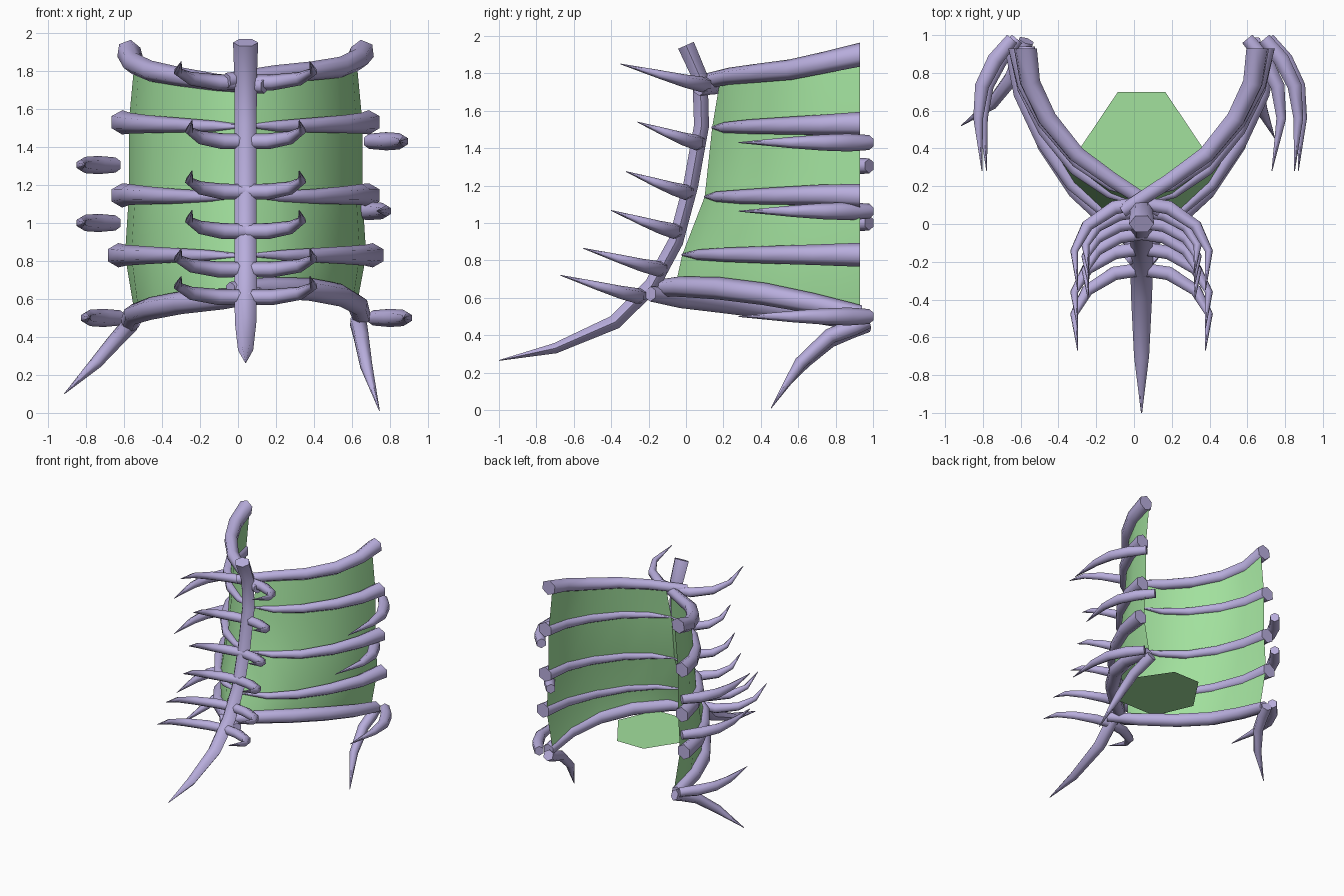
import bpy
import bmesh
import math
from mathutils import Vector

cube = bpy.data.objects.get("Cube")
if cube:
    bpy.data.objects.remove(cube, do_unlink=True)

MID = 0.04  # x of the spine, the mirror line


def make_material(name, rgb):
    mat = bpy.data.materials.new(name)
    mat.use_nodes = True
    mat.diffuse_color = (*rgb, 1)
    mat.node_tree.nodes["Principled BSDF"].inputs["Base Color"].default_value = (*rgb, 1)
    return mat


BONE = make_material("lilac bone", (0.48, 0.42, 0.72))
SKIN = make_material("green membrane", (0.36, 0.75, 0.34))


def finish(name, bm, mat, angle):
    bmesh.ops.recalc_face_normals(bm, faces=bm.faces)
    mesh = bpy.data.meshes.new(name)
    bm.to_mesh(mesh)
    bm.free()
    mesh.materials.append(mat)
    obj = bpy.data.objects.new(name, mesh)
    bpy.context.collection.objects.link(obj)
    bpy.ops.object.select_all(action='DESELECT')
    obj.select_set(True)
    bpy.context.view_layer.objects.active = obj
    bpy.ops.object.shade_smooth_by_angle(angle=math.radians(angle))
    return obj


def tube(name, path, radii, up=(0, 0, 1), depth=1.0, flat_end=False):
    """Six-sided tube along a path; flat_end cuts the last ring square to y."""
    pts = [Vector(p) for p in path]
    bm = bmesh.new()
    rings = []
    side = Vector(up)
    for i, p in enumerate(pts):
        ahead = (pts[min(i + 1, len(pts) - 1)] - p).normalized()
        behind = (p - pts[max(i - 1, 0)]).normalized()
        tangent = (ahead + behind).normalized()
        if flat_end and i == len(pts) - 1:
            tangent = Vector((0, 1, 0))
        side = (side - tangent * side.dot(tangent)).normalized()
        other = tangent.cross(side) * depth
        ring = []
        for k in range(6):
            a = math.tau * k / 6
            ring.append(bm.verts.new(p + (side * math.cos(a) + other * math.sin(a)) * radii[i]))
        rings.append(ring)
    for low, high in zip(rings, rings[1:]):
        for k in range(6):
            bm.faces.new((low[k], low[k - 1], high[k - 1], high[k]))
    bm.faces.new(rings[0])
    bm.faces.new(rings[-1])
    return finish(name, bm, BONE, 62)


def sided(path, sign):
    return [(MID + sign * u, y, z) for u, y, z in path]


# Spine with its long forward tail, slightly flattened front to back
spine = [(0.0, 1.95), (0.075, 1.78), (0.083, 1.52), (0.025, 1.2), (-0.055, 0.9),
         (-0.18, 0.67), (-0.38, 0.47), (-0.7, 0.33), (-1.0, 0.265)]
tube("spine", [(MID, y, z) for y, z in spine],
     [0.066, 0.06, 0.058, 0.058, 0.058, 0.06, 0.056, 0.04, 0.003], up=(1, 0, 0), depth=0.8)

# Ribs: plan outline (offset, y), then heights for the left and right side
PLANS = [
    [(-0.1, 0.07), (0.15, 0.23), (0.345, 0.37), (0.5, 0.56), (0.59, 0.75), (0.615, 0.93)],
    [(0.0, 0.14), (0.16, 0.2), (0.34, 0.33), (0.51, 0.54), (0.61, 0.74), (0.65, 0.93)],
    [(0.0, 0.1), (0.17, 0.16), (0.35, 0.29), (0.51, 0.5), (0.61, 0.72), (0.65, 0.93)],
    [(0.0, -0.02), (0.2, 0.06), (0.37, 0.21), (0.52, 0.44), (0.63, 0.69), (0.67, 0.93)],
    [(-0.08, -0.19), (0.12, -0.03), (0.34, 0.18), (0.5, 0.42), (0.59, 0.68), (0.61, 0.94)],
]
MIDDLE = [[1.51, 1.51, 1.515, 1.52, 1.525, 1.53],
          [1.14, 1.14, 1.14, 1.145, 1.15, 1.145], [0.83] * 6]
HEIGHTS = {
    1: [[1.75, 1.785, 1.8, 1.82, 1.86, 1.9], *MIDDLE, [0.65, 0.66, 0.65, 0.62, 0.57, 0.51]],
    -1: [[1.72, 1.74, 1.77, 1.8, 1.84, 1.9], *MIDDLE, [0.62, 0.6, 0.58, 0.55, 0.52, 0.47]],
}
THICK = [0.04, 0.045, 0.05, 0.055, 0.058, 0.065]
TAPER = [0.006, 0.028, 0.038, 0.047, 0.055, 0.064]
LAST = [0.04, 0.055, 0.06, 0.06, 0.055, 0.05]

for sign, label in ((1, "left"), (-1, "right")):
    rows = []
    for n, (plan, heights) in enumerate(zip(PLANS, HEIGHTS[sign])):
        path = sided([(u, y, z) for (u, y), z in zip(plan, heights)], sign)
        radii = [THICK, TAPER, TAPER, TAPER, LAST][n]
        tube(f"{label}_rib_{n + 1}", path, radii, flat_end=True)

        # Membrane row just inside the rib
        row = []
        for i, (x, y, z) in enumerate(path):
            if i == 0 and n in (0, 4):
                x, y = MID + sign * 0.02, (0.18 if n == 0 else -0.06)
            row.append((x - sign * 0.007 * i, min(y, 0.93), z))
        rows.append(row)
    bm = bmesh.new()
    grid = [[bm.verts.new(p) for p in row] for row in rows]
    for a, b in zip(grid, grid[1:]):
        for i in range(len(a) - 1):
            bm.faces.new((a[i], a[i + 1], b[i + 1], b[i]))
    finish(f"{label}_membrane", bm, SKIN, 40)

# Six pairs of curved thorns hooked forward from the spine: reach, base y, base z, length
THORNS = [(0.36, 0.11, 1.74, 0.46), (0.30, 0.07, 1.43, 0.33), (0.30, 0.01, 1.165, 0.33),
          (0.30, -0.05, 0.957, 0.35), (0.36, -0.13, 0.755, 0.42), (0.36, -0.24, 0.61, 0.43)]
SHAPE = [(0.0, 0.0, 0.0), (0.4, -0.05, 0.0), (0.8, -0.26, 0.18),
         (0.99, -0.55, 0.5), (0.94, -1.0, 1.0)]
for n, (reach, y, z, length) in enumerate(THORNS):
    for sign, label in ((1, "left"), (-1, "right")):
        path = [(u * reach, y + f * length, z + h * 0.11) for u, f, h in SHAPE]
        tube(f"{label}_thorn_{n + 1}", sided(path, sign), [0.04, 0.042, 0.035, 0.023, 0.002])

# Rear claws, free-standing behind the ribs: side, outer x, height, tip pull-in
CLAWS = [(1, 0.87, 1.43, 0.02), (1, 0.78, 1.063, 0.05), (1, 0.89, 0.5, 0.02),
         (-1, 0.825, 1.305, 0.02), (-1, 0.825, 1.0, 0.02), (-1, 0.8, 0.5, 0.02)]
for n, (sign, x, z, pull) in enumerate(CLAWS):
    path = [(x - 0.18, 0.98, z), (x - 0.09, 0.87, z), (x - 0.02, 0.73, z),
            (x, 0.56, z), (x - pull, 0.28, z)]
    tube(f"rear_claw_{n + 1}", [(sign * u, y, h) for u, y, h in path],
         [0.04, 0.048, 0.043, 0.03, 0.002])

# Lower leg spikes hanging from the last ribs
LEG_R = [0.045, 0.045, 0.042, 0.034, 0.002]
tube("left_leg_spike", [(0.63, 0.97, 0.48), (0.64, 0.9, 0.445), (0.65, 0.77, 0.395),
                        (0.675, 0.61, 0.25), (0.745, 0.455, 0.01)], LEG_R)
tube("right_leg_spike", [(-0.57, 0.97, 0.46), (-0.6, 0.89, 0.43), (-0.65, 0.77, 0.375),
                         (-0.75, 0.64, 0.26), (-0.915, 0.52, 0.1)], LEG_R)

# Flat floor plate inside the lower ribs
bm = bmesh.new()
floor = [(0.125, 0.7), (0.34, 0.38), (0.2, 0.06)]
outline = [(MID + u, y) for u, y in floor] + [(MID - u, y) for u, y in reversed(floor)]
bm.faces.new([bm.verts.new((x, y, 0.625)) for x, y in outline])
finish("floor_plate", bm, SKIN, 30)
